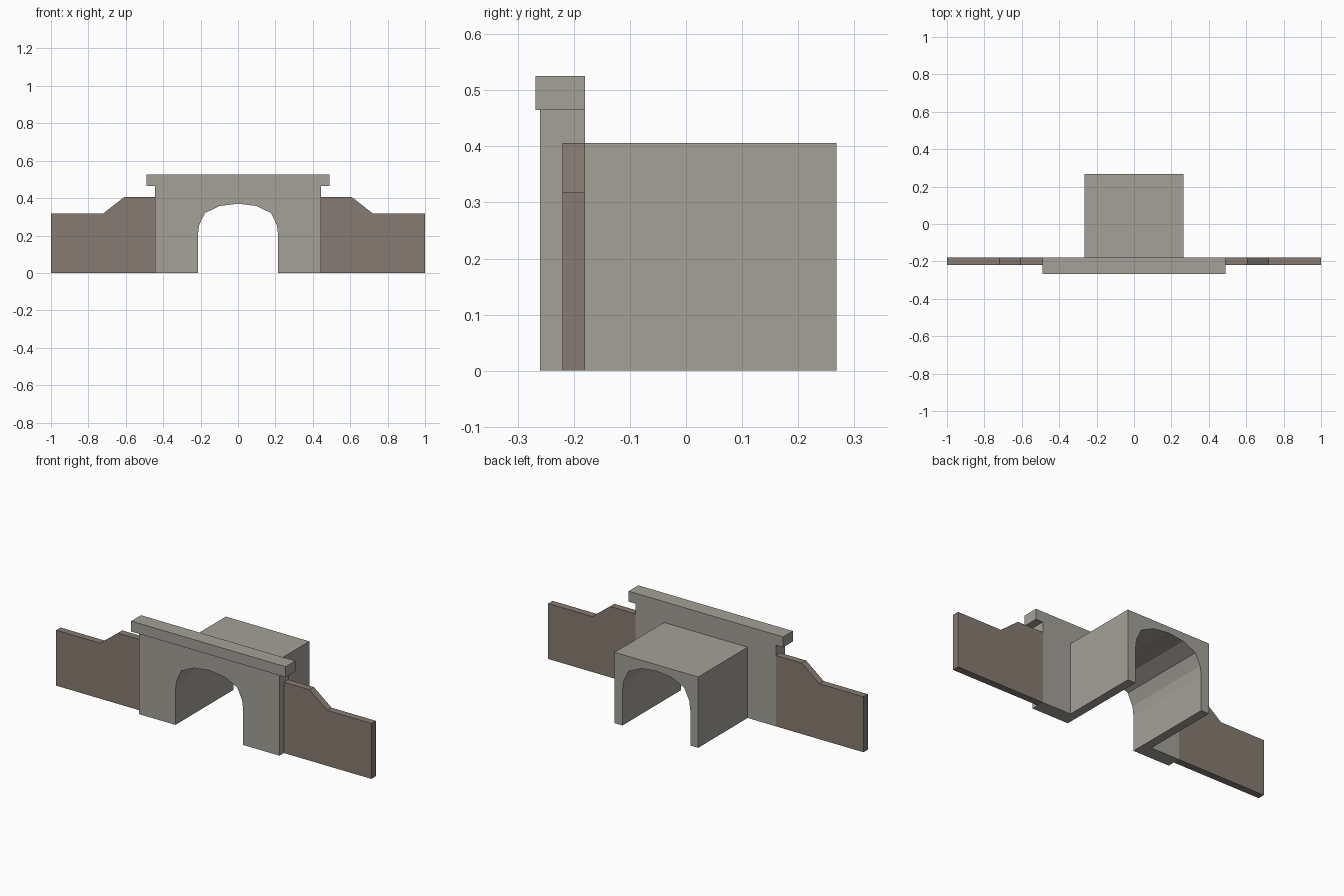
import bpy
import bmesh

cube = bpy.data.objects.get("Cube")
if cube:
    bpy.data.objects.remove(cube, do_unlink=True)


def make_material(name, rgb):
    mat = bpy.data.materials.new(name)
    mat.use_nodes = True
    color = (*rgb, 1.0)
    mat.diffuse_color = color
    mat.node_tree.nodes["Principled BSDF"].inputs["Base Color"].default_value = color
    return mat


stone = make_material("grey stone", (0.37, 0.355, 0.315))
brown = make_material("brown stone", (0.24, 0.2, 0.168))


def extrude_profile(name, points, y_front, y_back, mat):
    """Extrude an x-z outline from y_front to y_back."""
    bm = bmesh.new()
    face = bm.faces.new([bm.verts.new((x, y_front, z)) for x, z in points])
    grown = bmesh.ops.extrude_face_region(bm, geom=[face])["geom"]
    verts = [v for v in grown if isinstance(v, bmesh.types.BMVert)]
    bmesh.ops.translate(bm, verts=verts, vec=(0, y_back - y_front, 0))
    bmesh.ops.recalc_face_normals(bm, faces=bm.faces)
    mesh = bpy.data.meshes.new(name)
    bm.to_mesh(mesh)
    bm.free()
    mesh.materials.append(mat)
    obj = bpy.data.objects.new(name, mesh)
    bpy.context.collection.objects.link(obj)
    return obj


def mirrored(points):
    return [(-x, z) for x, z in points]


# Arched opening: right half from the ground to the crown
half_arch = [(0.215, 0), (0.215, 0.2), (0.208, 0.255), (0.177, 0.32), (0.097, 0.358)]
arch = half_arch + [(0, 0.37)] + mirrored(half_arch)[::-1]


def arched_block(name, half_width, height, y_front, y_back):
    outer = [(-half_width, 0), (-half_width, height), (half_width, height), (half_width, 0)]
    return extrude_profile(name, outer + arch, y_front, y_back, stone)


# Portal wall and the tunnel behind it
arched_block("portal_wall", 0.445, 0.465, -0.26, -0.18)
arched_block("tunnel", 0.265, 0.406, -0.18, 0.268)

# Overhanging coping on the portal
coping = [(-0.49, 0.465), (0.49, 0.465), (0.49, 0.525), (-0.49, 0.525)]
extrude_profile("coping", coping, -0.268, -0.18, stone)

# Stepped wing walls
wing = [(0.445, 0), (1, 0), (1, 0.318), (0.72, 0.318), (0.608, 0.406), (0.445, 0.406)]
extrude_profile("left_wing_wall", wing, -0.22, -0.18, brown)
extrude_profile("right_wing_wall", mirrored(wing), -0.22, -0.18, brown)
